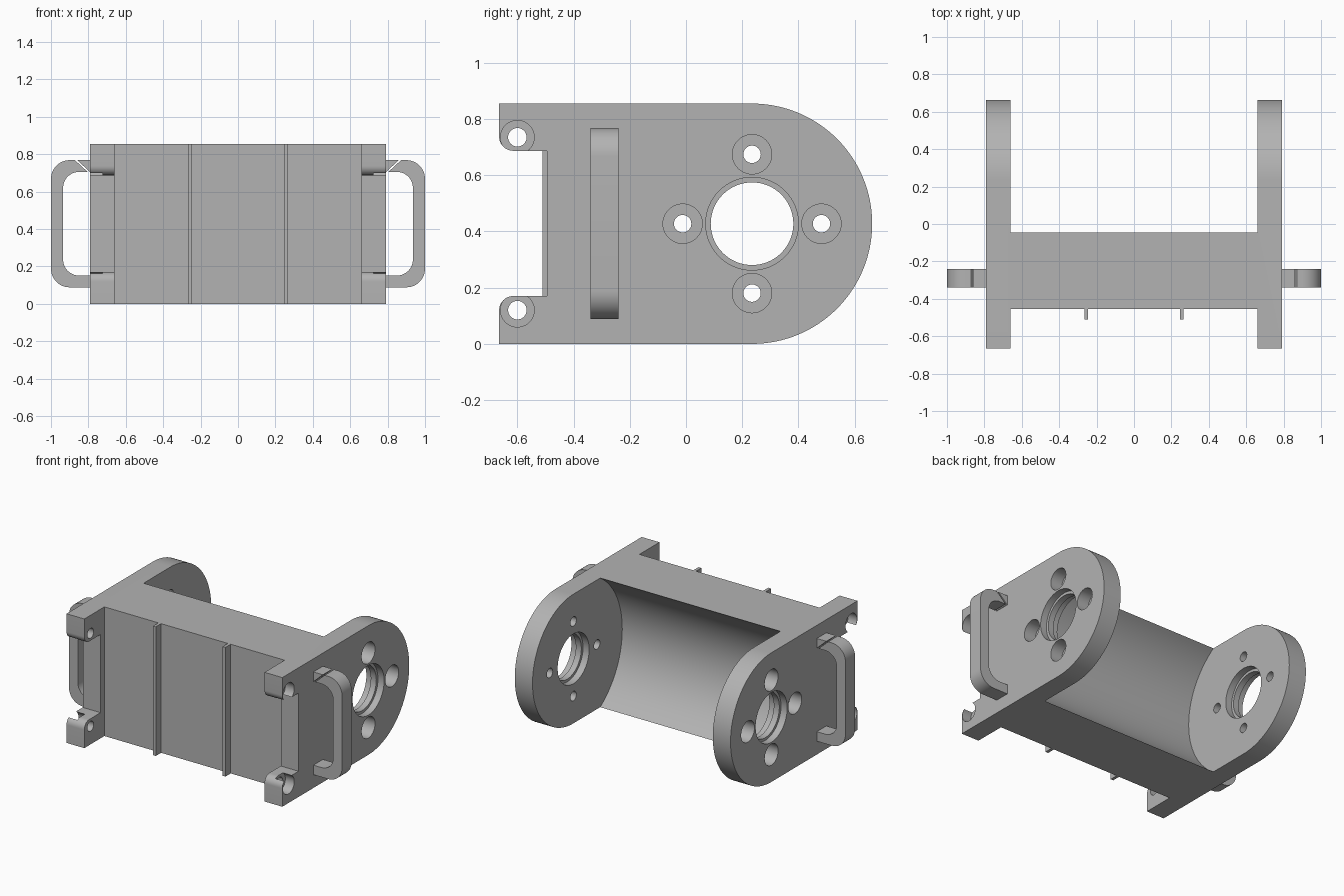
import bpy, bmesh, math
from mathutils import Vector

if "Cube" in bpy.data.objects:
    bpy.data.objects.remove(bpy.data.objects["Cube"])

grey = bpy.data.materials.new("grey")
grey.diffuse_color = (0.45, 0.45, 0.45, 1)
grey.use_nodes = True
grey.node_tree.nodes["Principled BSDF"].inputs["Base Color"].default_value = grey.diffuse_color

H, R = 0.855, 0.4275          # height, radius of the rounded plate end
CY, CZ = 0.235, 0.4275        # bore axis
X0, X1 = 0.66, 0.79           # inner and outer face of a side plate


def arc(cx, cy, r, a0, a1, n):
    """Points on an arc, angles in degrees."""
    return [(cx + r * math.cos(math.radians(a0 + (a1 - a0) * i / n)),
             cy + r * math.sin(math.radians(a0 + (a1 - a0) * i / n))) for i in range(n + 1)]


def prism(name, pts, axis, lo, hi):
    """Extrude a profile: (y, z) points along x, or (x, z) points along y."""
    def place(p, d):
        return Vector((d, p[0], p[1])) if axis == 'x' else Vector((p[0], d, p[1]))
    bm = bmesh.new()
    a = [bm.verts.new(place(p, lo)) for p in pts]
    b = [bm.verts.new(place(p, hi)) for p in pts]
    bm.faces.new(a)
    bm.faces.new(b[::-1])
    for i in range(len(pts)):
        j = (i + 1) % len(pts)
        bm.faces.new((a[j], a[i], b[i], b[j]))
    bmesh.ops.recalc_face_normals(bm, faces=bm.faces)
    me = bpy.data.meshes.new(name)
    bm.to_mesh(me)
    bm.free()
    me.materials.append(grey)
    ob = bpy.data.objects.new(name, me)
    bpy.context.collection.objects.link(ob)
    return ob


def apply(ob, mod):
    bpy.context.view_layer.objects.active = ob
    bpy.ops.object.modifier_apply(modifier=mod.name)


def combine(ob, other, op):
    m = ob.modifiers.new(op, 'BOOLEAN')
    m.operation, m.object, m.solver = op, other, 'EXACT'
    apply(ob, m)
    bpy.data.objects.remove(other)


def mirror(ob):
    m = ob.modifiers.new("mirror", 'MIRROR')
    m.use_mirror_merge = False
    apply(ob, m)


def drill(ob, y, z, r, lo, hi, n=48):
    combine(ob, prism("drill", arc(y, z, r, 0, 360, n)[:-1], 'x', lo, hi), 'DIFFERENCE')


def smooth(ob):
    bpy.ops.object.select_all(action='DESELECT')
    ob.select_set(True)
    bpy.context.view_layer.objects.active = ob
    bpy.ops.object.shade_smooth_by_angle(angle=math.radians(30))


# Side plate: round at the back, notched at the front between two ears
z0, z1, r = 0.17, 0.687, 0.05
profile = (arc(CY, CZ, R, -90, 90, 64) + [(-0.665, H)]
           + arc(-0.665 + r, z1 + r, r, 180, 270, 10)
           + [(-0.495, z1), (-0.495, z0)]
           + arc(-0.665 + r, z0 - r, r, 90, 180, 10) + [(-0.665, 0)])
plate = prism("bracket", profile, 'x', X0, X1)

# Main bore with a narrower lip in the middle
drill(plate, CY, CZ, 0.147, 0.6, 0.9, 64)
drill(plate, CY, CZ, 0.165, 0.6, X0 + 0.045, 64)
drill(plate, CY, CZ, 0.165, X1 - 0.045, 0.9, 64)

# Four counterbored bolt holes around the bore
for dy, dz in ((1, 0), (-1, 0), (0, 1), (0, -1)):
    y, z = CY + 0.247 * dy, CZ + 0.247 * dz
    drill(plate, y, z, 0.031, 0.6, 0.9, 32)
    drill(plate, y, z, 0.07, X1 - 0.085, 0.9)

# Counterbored holes in the ears
for z in (0.735, H - 0.735):
    drill(plate, -0.6, z, 0.033, 0.6, 0.9, 32)
    drill(plate, -0.6, z, 0.06, X1 - 0.065, 0.9)
mirror(plate)

# Centre block with a concave back, joined to the plates
a = math.degrees(math.atan2(R, 0.28))
block = prism("block", [(-0.455, 0), (-0.455, H)]
              + arc(CY, CZ, math.hypot(0.28, R), 180 - a, 180 + a, 40), 'x', -X0, X0)
combine(plate, block, 'UNION')
smooth(plate)

# Two thin ribs on the front
rib = prism("front_ribs", [(-0.51, 0), (-0.455, 0), (-0.455, H), (-0.51, H)], 'x', 0.245, 0.265)
mirror(rib)

# Side handles: rounded loop with a diagonal slit in the upper arm
b, t = 0.088, 0.768
loop = ([(X1, b)] + arc(0.9, b + 0.1, 0.1, -90, 0, 12) + arc(0.9, t - 0.1, 0.1, 0, 90, 12)
        + [(X1, t), (X1, t - 0.063)]
        + arc(0.85, t - 0.148, 0.085, 90, 0, 12) + arc(0.85, b + 0.148, 0.085, 0, -90, 12)
        + [(X1, b + 0.063)])
handle = prism("side_handles", loop, 'y', -0.34, -0.24)
slit = prism("slit", [(0.781, 0.695), (0.793, 0.695), (0.883, 0.778), (0.871, 0.778)],
             'y', -0.4, -0.2)
combine(handle, slit, 'DIFFERENCE')
mirror(handle)
smooth(handle)
